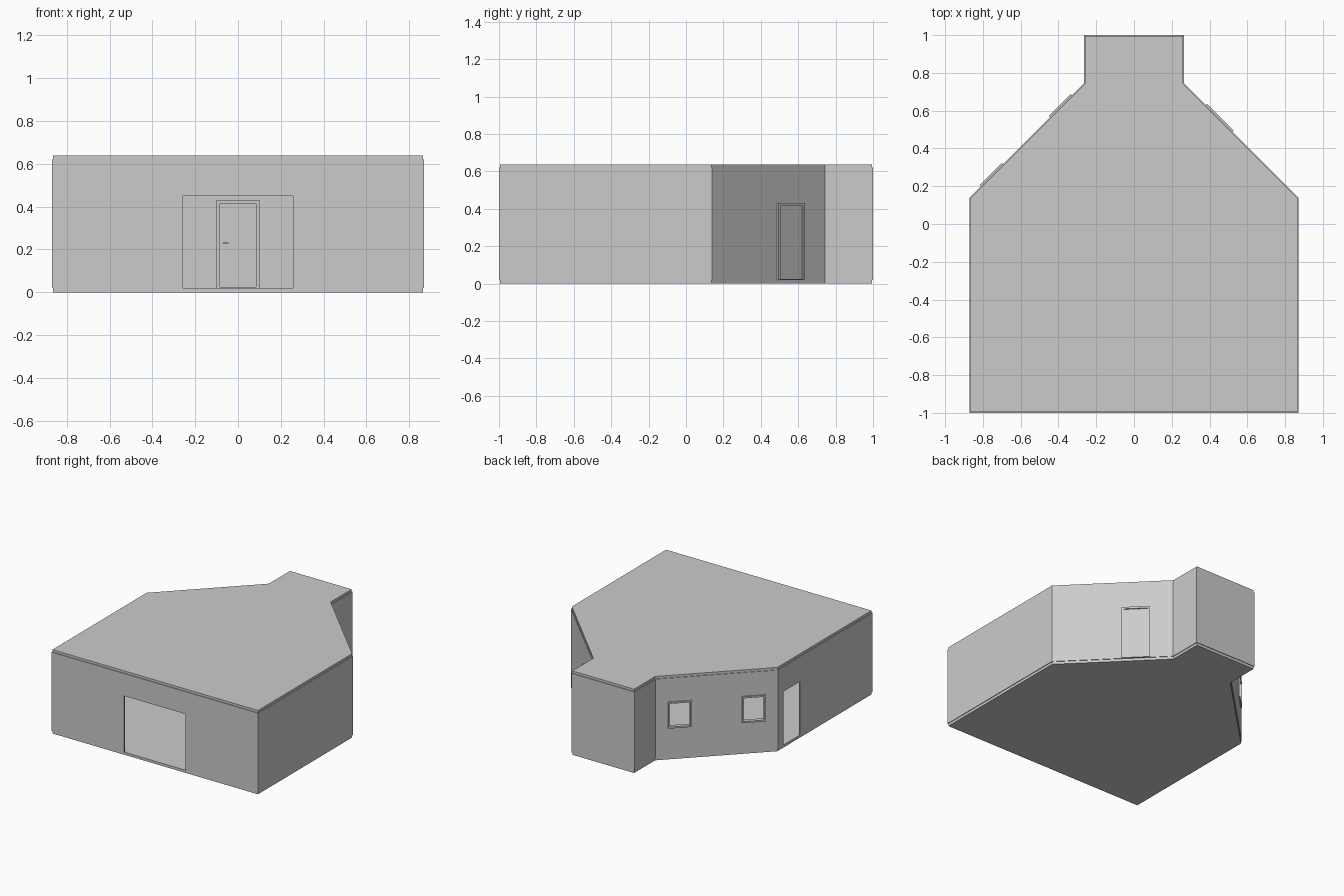
import bpy, bmesh
from math import atan2
from mathutils import Vector, Matrix

if "Cube" in bpy.data.objects:
    bpy.data.objects.remove(bpy.data.objects["Cube"])

HALF = 0.005          # half the wall thickness
Z0, Z1, TOP = 0.02, 0.62, 0.638

# Plan outline, counter-clockwise: right half, mirrored to the left
right = [(0.865, -0.995), (0.865, 0.137), (0.26, 0.742), (0.26, 0.995)]
plan = [Vector(p) for p in right + [(-x, y) for x, y in reversed(right)]]


def offset(points, d):
    """Move a closed outline outward by d with mitred corners."""
    out = []
    for i, p in enumerate(points):
        a = (p - points[i - 1]).normalized()
        b = (points[(i + 1) % len(points)] - p).normalized()
        na, nb = Vector((a.y, -a.x)), Vector((b.y, -b.x))
        out.append(p + (na + nb) * d / (1 + na.dot(nb)))
    return out


def finish(name, bm):
    bmesh.ops.recalc_face_normals(bm, faces=bm.faces)
    me = bpy.data.meshes.new(name)
    bm.to_mesh(me)
    bm.free()
    ob = bpy.data.objects.new(name, me)
    bpy.context.collection.objects.link(ob)
    return ob


def slab(name, z0, z1):
    bm = bmesh.new()
    lo, hi = ([bm.verts.new((p.x, p.y, z)) for p in plan] for z in (z0, z1))
    n = len(plan)
    bm.faces.new(lo[::-1])
    bm.faces.new(hi)
    for i in range(n):
        j = (i + 1) % n
        bm.faces.new((lo[i], lo[j], hi[j], hi[i]))
    return finish(name, bm)


def ring_walls(name):
    bm = bmesh.new()
    loops = [[bm.verts.new((p.x, p.y, z)) for p in offset(plan, d)]
             for d, z in ((HALF, Z0), (HALF, Z1), (-HALF, Z1), (-HALF, Z0))]
    n = len(plan)
    for k in range(4):
        a, b = loops[k], loops[(k + 1) % 4]
        for i in range(n):
            j = (i + 1) % n
            bm.faces.new((a[i], a[j], b[j], b[i]))
    return finish(name, bm)


def boxes(name, place, specs):
    """Boxes (u0, u1, n0, n1, z0, z1) in a wall frame: u along, n outward."""
    bm = bmesh.new()
    for u0, u1, n0, n1, z0, z1 in specs:
        m = (place @ Matrix.Translation(((u0 + u1) / 2, (n0 + n1) / 2, (z0 + z1) / 2))
             @ Matrix.Diagonal((u1 - u0, n1 - n0, z1 - z0, 1)))
        bmesh.ops.create_cube(bm, size=1, matrix=m)
    return finish(name, bm)


def wall_frame(x, y, nx, ny):
    return Matrix.Translation((x, y, 0)) @ Matrix.Rotation(atan2(-nx, ny), 4, 'Z')


def cut(wall, place, w, z0, z1):
    cutter = boxes("cutter", place, [(-w / 2, w / 2, -0.05, 0.05, z0, z1)])
    cutter.hide_render = True
    mod = wall.modifiers.new("opening", 'BOOLEAN')
    mod.operation, mod.solver, mod.object = 'DIFFERENCE', 'EXACT', cutter
    bpy.context.view_layer.objects.active = wall
    bpy.ops.object.modifier_apply(modifier=mod.name)
    bpy.data.objects.remove(cutter)


def casing(name, place, w, z0, z1, bar, sill):
    h, d = w / 2, 0.015
    boxes(name, place, [
        (-h, -h + bar, -d, d, z0, z1), (h - bar, h, -d, d, z0, z1),
        (-h + bar, h - bar, -d, d, z1 - bar, z1),
        (-h + bar, h - bar, -d, d, z0, z0 + sill)])


def door(name, wall, place):
    cut(wall, place, 0.19, Z0 - 0.01, 0.425)
    casing(name + "_frame", place, 0.2, Z0, 0.43, 0.015, 0.004)
    boxes(name + "_panel", place, [(-0.085, 0.085, -0.006, 0.006, Z0 + 0.004, 0.415)])
    # lever handle on the room side
    boxes(name + "_handle", place, [(-0.07, -0.062, -0.018, -0.006, 0.225, 0.233),
                                    (-0.07, -0.045, -0.022, -0.018, 0.226, 0.232)])


# Shell
slab("floor_slab", 0, Z0)
slab("roof_slab", Z1, TOP)
walls = ring_walls("outer_walls")
cut(walls, wall_frame(0, -0.995, 0, -1), 0.515, Z0 - 0.01, 0.45)   # wide front opening
cut(walls, wall_frame(-0.865, -0.03, -1, 0), 0.2, Z0 - 0.01, 0.43)  # left doorway

# Windows in the left angled wall
for i, x in enumerate((-0.382, -0.748)):
    place = wall_frame(x, 0.742 + (x + 0.26), -1, 1)
    cut(walls, place, 0.155, 0.245, 0.435)
    casing(f"window_frame_{i + 1}", place, 0.165, 0.24, 0.44, 0.012, 0.012)

# Door in the right angled wall, and the door to the rear room
door("side_door", walls, wall_frame(0.447, 0.555, 1, 1))
rear = wall_frame(0, 0.742, 0, 1)
partition = boxes("rear_partition", rear, [(-0.256, 0.256, -HALF, HALF, Z0, Z1)])
door("rear_door", partition, rear)
